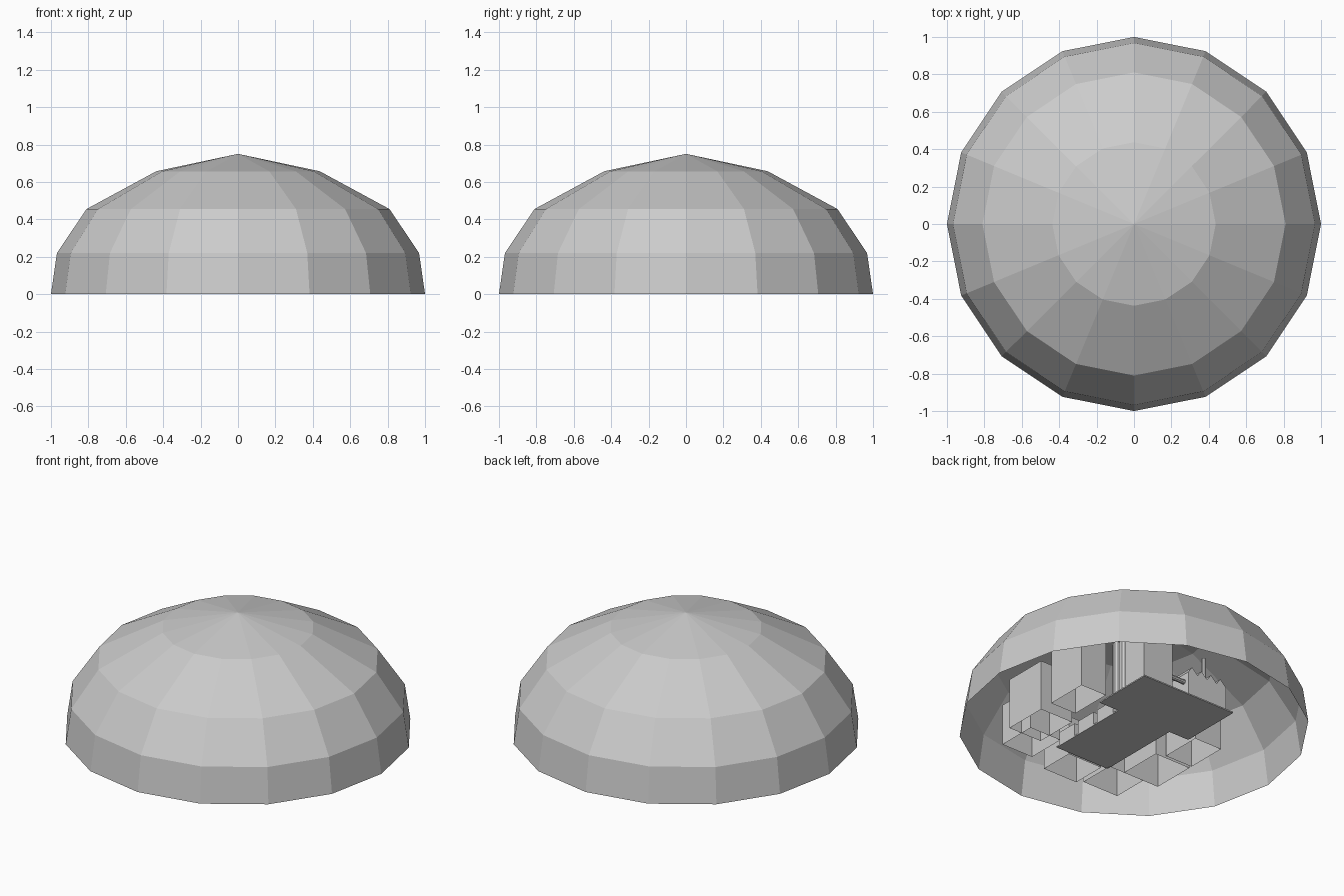
import bpy, bmesh, math
from mathutils import Matrix

cube = bpy.data.objects.get("Cube")
if cube:
    bpy.data.objects.remove(cube, do_unlink=True)

grey = bpy.data.materials.new("light_grey")
grey.use_nodes = True
grey.diffuse_color = (0.6, 0.6, 0.6, 1)
grey.node_tree.nodes["Principled BSDF"].inputs["Base Color"].default_value = (0.6, 0.6, 0.6, 1)


def finish(name, bm):
    mesh = bpy.data.meshes.new(name)
    bm.to_mesh(mesh)
    bm.free()
    mesh.materials.append(grey)
    obj = bpy.data.objects.new(name, mesh)
    bpy.context.collection.objects.link(obj)
    return obj


def prism(name, points, offset):
    """Extrude a flat outline along an offset vector."""
    bm = bmesh.new()
    face = bm.faces.new([bm.verts.new(p) for p in points])
    out = bmesh.ops.extrude_face_region(bm, geom=[face], use_keep_orig=True)
    moved = [g for g in out["geom"] if isinstance(g, bmesh.types.BMVert)]
    bmesh.ops.translate(bm, verts=moved, vec=offset)
    bmesh.ops.recalc_face_normals(bm, faces=bm.faces)
    return finish(name, bm)


def block(name, x, y, z, open_bottom=True):
    """Box from (min, max) spans, hollow below when open."""
    bm = bmesh.new()
    bmesh.ops.create_cube(bm, size=1)
    for v in bm.verts:
        for i, span in enumerate((x, y, z)):
            v.co[i] = span[0] if v.co[i] < 0 else span[1]
    if open_bottom:
        bm.normal_update()
        low = [f for f in bm.faces if f.normal.z < -0.9]
        bmesh.ops.delete(bm, geom=low, context="FACES_ONLY")
    return finish(name, bm)


def rod(name, centre, radius, length, along_x=False):
    bm = bmesh.new()
    turn = Matrix.Rotation(math.pi / 2 if along_x else 0, 4, "Y")
    bmesh.ops.create_cone(bm, cap_ends=True, segments=10, radius1=radius,
                          radius2=radius, depth=length,
                          matrix=Matrix.Translation(centre) @ turn)
    return finish(name, bm)


# Faceted open dome, spun from a profile
bm = bmesh.new()
sides = 16
profile = [(1, 0), (0.968, 0.22), (0.81, 0.455), (0.437, 0.657)]
rings = []
for r, z in profile:
    angles = [2 * math.pi * i / sides for i in range(sides)]
    rings.append([bm.verts.new((r * math.cos(a), r * math.sin(a), z)) for a in angles])
apex = bm.verts.new((0, 0, 0.75))
for i in range(sides):
    j = (i + 1) % sides
    for low, high in zip(rings, rings[1:]):
        bm.faces.new((low[i], low[j], high[j], high[i]))
    bm.faces.new((rings[-1][i], rings[-1][j], apex))
finish("dome", bm)

# T-shaped ground plate, wide end to the back
outline = [(-0.32, 0.5), (-0.32, 0.1), (-0.18, 0.1), (-0.18, -0.45),
           (0.2, -0.45), (0.2, 0.1), (0.34, 0.1), (0.34, 0.5)]
prism("ground_plate", [(x, y, 0.002) for x, y in outline], (0, 0, 0.008))

# Ring of hollow buildings around the plate
buildings = [
    ((0.37, 0.55), (-0.08, 0.19), 0.47),
    ((0.32, 0.55), (-0.45, -0.17), 0.32),
    ((0.24, 0.46), (-0.62, -0.37), 0.26),
    ((-0.14, 0.1), (-0.68, -0.46), 0.25),
    ((-0.42, -0.17), (-0.65, -0.42), 0.25),
    ((-0.53, -0.28), (-0.42, -0.14), 0.28),
    ((-0.53, -0.34), (-0.12, 0.14), 0.24),
]
for i, (x, y, h) in enumerate(buildings):
    block(f"outer_building_{i + 1}", x, y, (0, h))

# Tower with two silos on the plate
block("tower", (0.1, 0.31), (0.29, 0.46), (0.01, 0.45), False)
for i in range(2):
    rod(f"silo_{i + 1}", (0.28, 0.25 - 0.06 * i, 0.19), 0.03, 0.36)

# Factory hall with a sawtooth roof, chimney and feed pipe
teeth = 4
x0, step = -0.3, 0.07
roof = []
for i in range(teeth):
    roof += [(x0 + i * step, 0.46, 0.18), (x0 + (i + 0.6) * step, 0.46, 0.22)]
end = x0 + teeth * step
prism("sawtooth_hall", [(x0, 0.46, 0.01)] + roof + [(end, 0.46, 0.18), (end, 0.46, 0.01)],
      (0, -0.25, 0))
rod("chimney", (-0.16, 0.43, 0.17), 0.014, 0.32)
rod("feed_pipe", (0.035, 0.42, 0.13), 0.015, 0.16, True)

# Low sheds lining both edges of the arm
for side, x in (("left", 0.17), ("right", -0.15)):
    for i in range(3):
        y = 0.05 - 0.17 * i
        block(f"{side}_shed_{i + 1}", (x - 0.03, x + 0.03), (y - 0.14, y), (0.01, 0.09), False)
